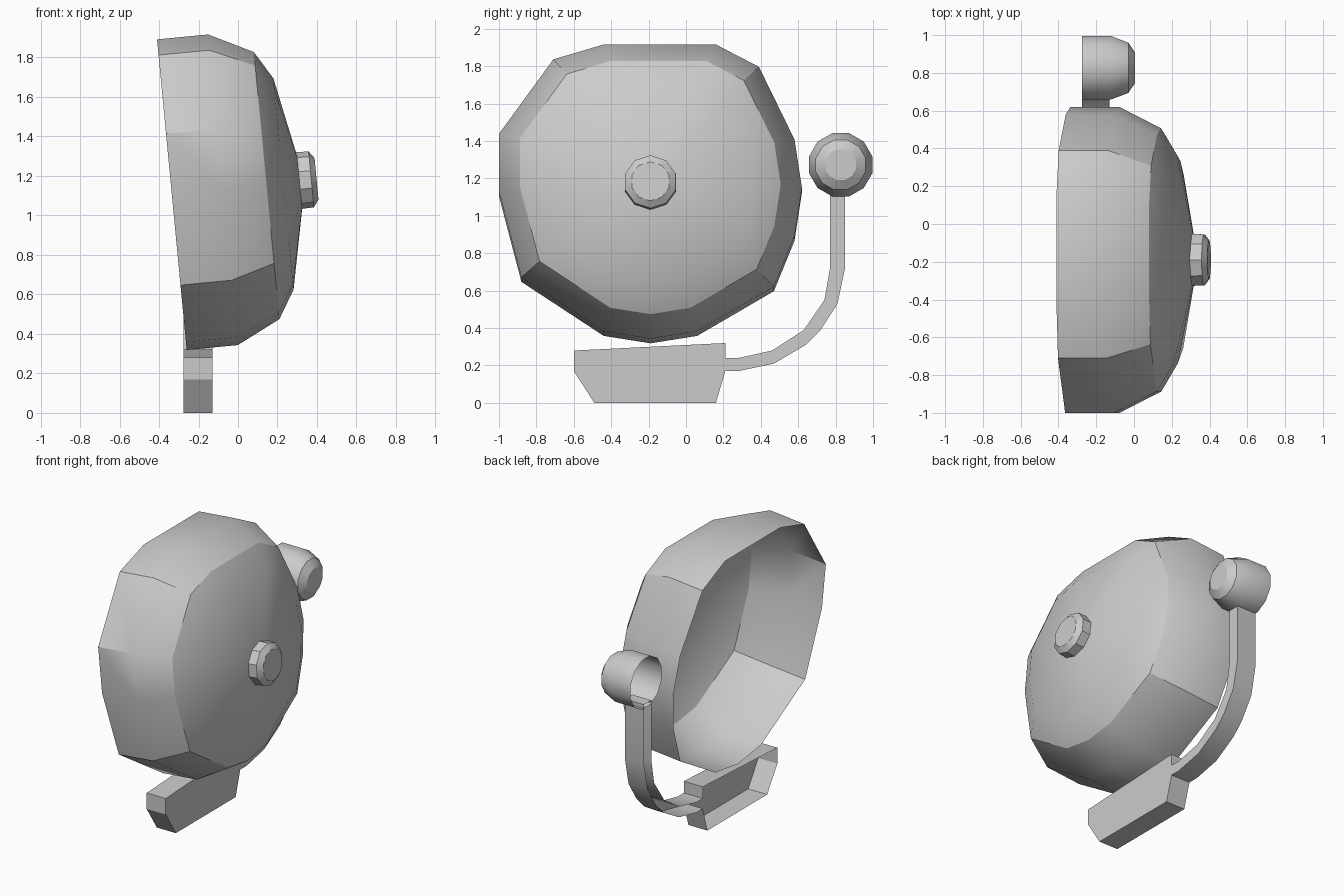
import bpy, bmesh, math
from mathutils import Matrix

if "Cube" in bpy.data.objects:
    bpy.data.objects.remove(bpy.data.objects["Cube"])


def loft(name, outline, profile, matrix=Matrix()):
    """Sweep a counter-clockwise (y, z) outline along x through (x, scale) steps.
    The back stays open, the front is capped."""
    bm = bmesh.new()
    rings = [[bm.verts.new(matrix @ Matrix.Translation((x, y * s, z * s)).translation)
              for y, z in outline] for x, s in profile]
    n = len(outline)
    for a, b in zip(rings, rings[1:]):
        for j in range(n):
            k = (j + 1) % n
            bm.faces.new((a[j], a[k], b[k], b[j]))
    bm.faces.new(rings[-1])
    mesh = bpy.data.meshes.new(name)
    bm.to_mesh(mesh)
    bm.free()
    obj = bpy.data.objects.new(name, mesh)
    bpy.context.collection.objects.link(obj)
    bpy.ops.object.select_all(action='DESELECT')
    obj.select_set(True)
    bpy.context.view_layer.objects.active = obj
    bpy.ops.object.shade_smooth_by_angle(angle=math.radians(32))
    return obj


def polygon(n, phase=0.0):
    return [(math.cos(phase + i * math.tau / n), math.sin(phase + i * math.tau / n))
            for i in range(n)]


# Gong shell, leaning back slightly
tilt = Matrix.Translation((-0.335, -0.19, 1.105)) @ Matrix.Rotation(-0.0952, 4, 'Y')
gong_outline = [(0.81, 0.02), (0.77, 0.28), (0.58, 0.67), (0.35, 0.79), (-0.25, 0.79),
                (-0.52, 0.71), (-0.81, 0.31), (-0.81, 0.0), (-0.69, -0.46),
                (-0.25, -0.75), (0.0, -0.79), (0.25, -0.75), (0.66, -0.51), (0.77, -0.24)]
loft("gong", gong_outline,
     [(0, 1), (0.26, 1), (0.482, 0.86), (0.568, 0.68), (0.65, 0.17)], tilt)

# Centre bolt
loft("centre_bolt", polygon(10, math.pi / 10),
     [(0.63, 0.145), (0.71, 0.142), (0.737, 0.105)],
     tilt @ Matrix.Translation((0, 0, 0.01)))

# Base bracket with the curved striker arm, hollow at the back
bracket_outline = [(-0.6, 0.28), (-0.6, 0.17), (-0.49, 0), (0.16, 0), (0.21, 0.17),
                   (0.28, 0.17), (0.47, 0.21), (0.64, 0.31), (0.72, 0.39), (0.81, 0.53),
                   (0.85, 0.72), (0.85, 1.13), (0.77, 1.13), (0.77, 0.72), (0.74, 0.55),
                   (0.63, 0.39), (0.46, 0.28), (0.28, 0.24), (0.21, 0.24), (0.21, 0.32)]
loft("base_and_striker_arm", bracket_outline, [(-0.275, 1), (-0.13, 1)])

# Striker head, hollow at the back
loft("striker_head", polygon(12, math.pi / 12),
     [(-0.275, 0.175), (-0.125, 0.175), (-0.03, 0.138), (0.005, 0.085)],
     Matrix.Translation((0, 0.827, 1.273)))
